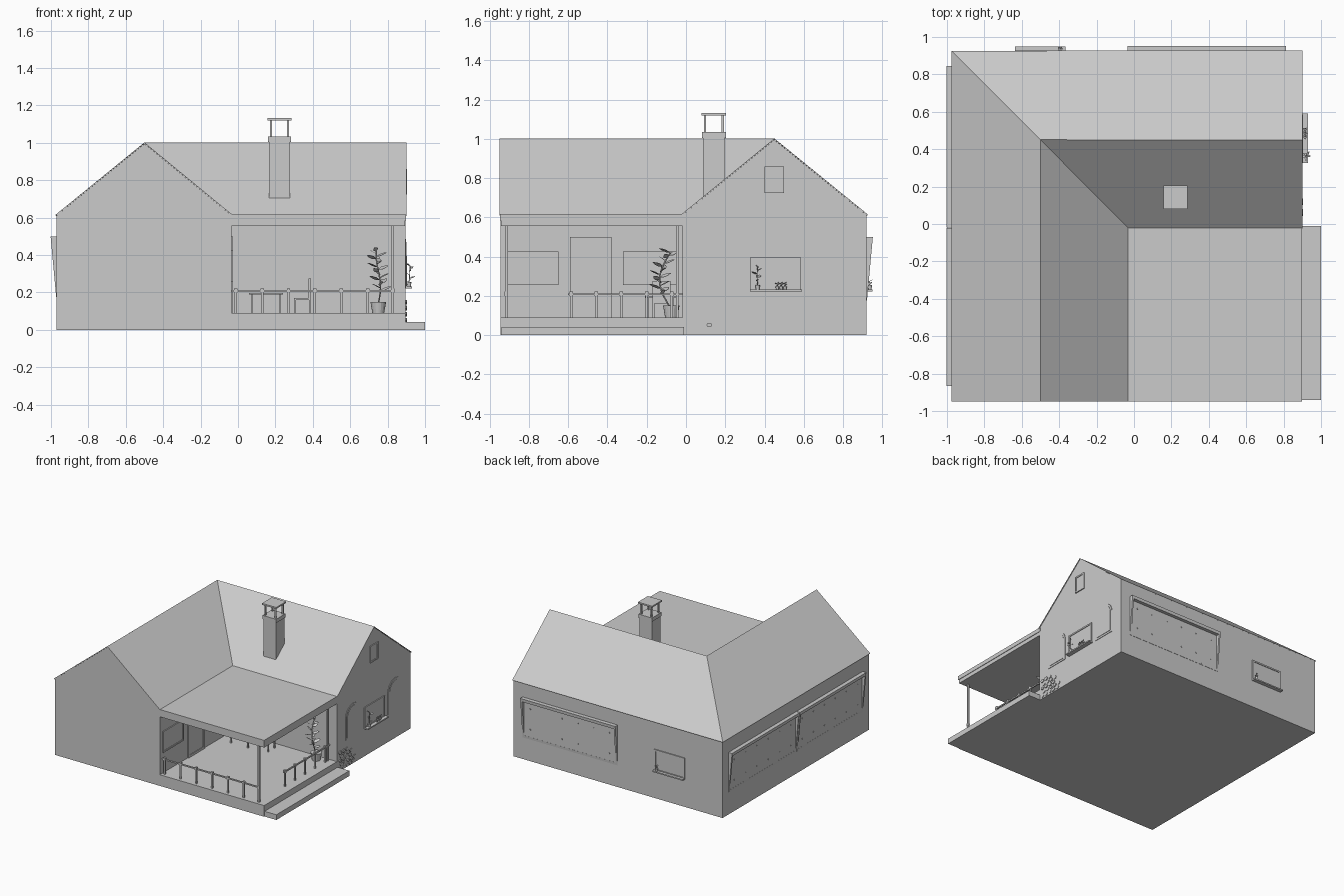
import bpy, bmesh, math, random
from mathutils import Vector

if "Cube" in bpy.data.objects:
    bpy.data.objects.remove(bpy.data.objects["Cube"])
random.seed(4)

grey = bpy.data.materials.new("plain grey")
grey.diffuse_color = (0.6, 0.6, 0.6, 1)
grey.use_nodes = True
grey.node_tree.nodes["Principled BSDF"].inputs["Base Color"].default_value = grey.diffuse_color

X0, X1, Y0, Y1 = -0.97, 0.895, -0.945, 0.92   # outline of the house
XI, YI = -0.035, -0.018                       # inner corner at the porch
EAVE, TOP, RX, RY = 0.612, 0.995, -0.5, 0.45  # eaves, ridge height, ridge lines


def finish(name, bm):
    bmesh.ops.recalc_face_normals(bm, faces=bm.faces)
    me = bpy.data.meshes.new(name)
    bm.to_mesh(me)
    bm.free()
    me.materials.append(grey)
    ob = bpy.data.objects.new(name, me)
    bpy.context.collection.objects.link(ob)
    return ob


def add_prism(bm, loop, offset):
    a = [bm.verts.new(p) for p in loop]
    b = [bm.verts.new(Vector(p) + Vector(offset)) for p in loop]
    bm.faces.new(a)
    bm.faces.new(b[::-1])
    for i in range(len(a)):
        j = (i + 1) % len(a)
        bm.faces.new((a[i], b[i], b[j], a[j]))


def boxes(name, items):
    bm = bmesh.new()
    for x0, x1, y0, y1, z0, z1 in items:
        add_prism(bm, [(x0, y0, z0), (x1, y0, z0), (x1, y1, z0), (x0, y1, z0)], (0, 0, z1 - z0))
    return finish(name, bm)


def on_wall(side, u, z, d):
    """Point at u along a wall, height z, d out from it."""
    return Vector({"left": (X0 - d, u, z), "right": (X1 + d, u, z),
                   "back": (u, Y1 + d, z), "porch": (XI + d, u, z)}[side])


def plate(bm, side, pts, d0, d1):
    add_prism(bm, [on_wall(side, u, z, d0) for u, z in pts],
              on_wall(side, 0, 0, d1) - on_wall(side, 0, 0, d0))


def rect(u0, u1, z0, z1):
    return [(u0, z0), (u1, z0), (u1, z1), (u0, z1)]


def framed(name, side, u0, u1, z0, z1, w=0.012, depth=0.008):
    """Window or door: thin pane with four frame bars."""
    bm = bmesh.new()
    plate(bm, side, rect(u0 + w, u1 - w, z0 + w, z1 - w), -0.005, depth * 0.4)
    for r in ((u0, u1, z0, z0 + w), (u0, u1, z1 - w, z1),
              (u0, u0 + w, z0 + w, z1 - w), (u1 - w, u1, z0 + w, z1 - w)):
        plate(bm, side, rect(*r), -0.005, depth)
    return finish(name, bm)


def awning(name, side, u0, u1, z0=0.175, z1=0.5, out=0.03, t=0.014):
    """Large window whose frame leans out at the top."""
    bm = bmesh.new()
    def lean(z):
        return out * (z - z0) / (z1 - z0) + 0.002
    def bar(a, b, za, zb, da, db):
        prof = [(za, da), (za, lean(za)), (zb, lean(zb)), (zb, db)]
        add_prism(bm, [on_wall(side, a, z, d) for z, d in prof],
                  on_wall(side, b, 0, 0) - on_wall(side, a, 0, 0))
    bar(u0, u1, z1 - 0.025, z1, -0.004, -0.004)
    bar(u0, u1, z0, z0 + 0.02, -0.004, -0.004)
    for a in (u0, u1 - t):
        bar(a, a + t, z0, z1, -0.004, -0.004)
    plate(bm, side, rect(u0 + t, u1 - t, z0 + 0.01, z1 - 0.01), -0.004, 0.003)
    # small studs on the pane
    for i in range(6):
        for z in (z0 + 0.08, z1 - 0.08):
            u = u0 + (u1 - u0) * (i + 0.5) / 6
            plate(bm, side, rect(u - 0.004, u + 0.004, z - 0.004, z + 0.004), 0, 0.006)
    return finish(name, bm)


# house walls: two wings under one L-shaped gable and hip roof
def wing(bm, o, drop):
    """Closed L-shaped solid: o grows the plan, drop sets where it starts."""
    e = EAVE - o * 0.8
    plan = [(X0 - o, Y0 - o), (XI + o, Y0 - o), (XI + o, YI - o), (X1 + o, YI - o), (X1 + o, Y1 + o), (X0 - o, Y1 + o)]
    lo = [bm.verts.new((x, y, drop)) for x, y in plan]
    hi = [bm.verts.new((x, y, e)) for x, y in plan]
    rf, rc, rr = [bm.verts.new((x, y, TOP)) for x, y in ((RX, Y0 - o), (RX, RY), (X1 + o, RY))]
    return lo, hi, rf, rc, rr


bm = bmesh.new()
lo, hi, rf, rc, rr = wing(bm, 0, 0)
bm.faces.new(lo)
for i in (1, 2, 4, 5):
    j = (i + 1) % 6
    bm.faces.new((lo[i], lo[j], hi[j], hi[i]))
bm.faces.new((lo[0], lo[1], hi[1], rf, hi[0]))
bm.faces.new((lo[3], lo[4], hi[4], rr, hi[3]))
for f in ((hi[0], rf, rc, hi[5]), (hi[1], hi[2], rc, rf), (hi[2], hi[3], rr, rc), (hi[4], hi[5], rc, rr)):
    bm.faces.new(f)
finish("house_walls", bm)

# roof skin: slightly wider than the walls
bm = bmesh.new()
lo, hi, rf, rc, rr = wing(bm, 0.005, 0)
bmesh.ops.delete(bm, geom=lo, context="VERTS")
for f in ((hi[0], rf, rc, hi[5]), (hi[1], hi[2], rc, rf), (hi[2], hi[3], rr, rc), (hi[4], hi[5], rc, rr)):
    bm.faces.new(f)
roof = finish("roof", bm)
roof.location.z = 0.004
skin = roof.modifiers.new("thickness", "SOLIDIFY")
skin.thickness = 0.006
skin.offset = 0

# porch floor, step, flat roof and posts
boxes("porch_floor", [(XI - 0.01, X1, Y0, YI + 0.01, 0, 0.09)])
boxes("porch_step", [(X1 - 0.01, 1.0, -0.94, -0.01, 0, 0.042)])
boxes("porch_roof", [(XI - 0.01, X1 + 0.002, Y0 - 0.003, YI + 0.01, 0.585, 0.617),
                     (XI - 0.01, X1 - 0.002, Y0 + 0.003, YI + 0.01, 0.555, 0.585)])
PX, PY = 0.828, -0.915
boxes("porch_posts", [(PX - 0.007, PX + 0.007, y - 0.007, y + 0.007, 0.09, 0.556) for y in (PY, -0.045)])

# railings: one along the front, a shorter one on the right
front = [(-0.012 + i * 0.141, PY) for i in range(6)] + [(PX, PY)]
side = [(PX, -0.585 + i * 0.128) for i in range(5)]
r = 0.006
boxes("railing_balusters", [(x - r, x + r, y - r, y + r, 0.09, 0.205) for x, y in front + side])
boxes("railing_caps", [(x - 0.009, x + 0.009, y - 0.009, y + 0.009, 0.2, 0.222) for x, y in front + side])
boxes("railing_bars", [(XI, PX, PY - 0.005, PY + 0.005, 0.203, 0.213),
                       (PX - 0.005, PX + 0.005, -0.6, YI, 0.203, 0.213)])

# chair and low table on the porch
def legs(x0, x1, y0, y1, z):
    return [(x, x + 0.01, y, y + 0.01, 0.09, z) for x in (x0, x1 - 0.01) for y in (y0, y1 - 0.01)]


boxes("porch_chair", legs(0.30, 0.39, -0.17, -0.08, 0.165) + [(0.30, 0.39, -0.17, -0.08, 0.16, 0.17),
      (0.378, 0.39, -0.17, -0.08, 0.17, 0.275)])
boxes("porch_table", legs(0.07, 0.23, -0.2, -0.06, 0.19) + [(0.06, 0.24, -0.21, -0.05, 0.188, 0.198)])

# windows and door on the porch wall
framed("porch_window_front", "porch", -0.91, -0.65, 0.255, 0.425)
framed("porch_window_rear", "porch", -0.32, -0.05, 0.255, 0.425)
framed("porch_door", "porch", -0.59, -0.38, 0.09, 0.5, 0.018)

# windows on the right gable
for n, u in enumerate((0.185, 0.722)):
    for w, d in ((0.095, 0.004), (0.08, 0.007)):
        bm = bmesh.new()
        pts = [(u - w, 0.315 - w), (u + w, 0.315 - w)]
        pts += [(u + w * math.cos(a), 0.39 + w * math.sin(a)) for a in [math.pi * i / 16 for i in range(17)]]
        plate(bm, "right", pts, -0.005, d)
        finish("arch_window_%d" % (n + 1), bm)
framed("gable_window", "right", 0.325, 0.585, 0.225, 0.395)
framed("attic_window", "right", 0.40, 0.50, 0.725, 0.86)
boxes("gable_sill", [(X1, 0.93, 0.325, 0.59, 0.222, 0.232)])

# stone facing low on the right wall
bm = bmesh.new()
for row in range(5):
    for i in range(5 - row // 2):
        u = 0.0 + i * 0.042 + (row % 2) * 0.015
        z = 0.005 + row * 0.032
        s = random.uniform(0.014, 0.019)
        pts = [(u + 0.02 + s * math.cos(k * math.pi / 3), z + 0.015 + 0.8 * s * math.sin(k * math.pi / 3)) for k in range(6)]
        plate(bm, "right", pts, -0.003, random.uniform(0.004, 0.008))
finish("wall_stones", bm)

# leaning windows on the left and back, small back window
awning("left_window_front", "left", -0.865, -0.022)
awning("left_window_rear", "left", -0.018, 0.845)
awning("back_window_large", "back", -0.035, 0.812)
framed("back_window_small", "back", -0.635, -0.365, 0.225, 0.395)
boxes("back_sill", [(-0.635, -0.365, Y1, 0.95, 0.222, 0.232)])

# chimney with an open cap
cx, cy = 0.222, 0.142
def square(h, z0, z1, x=cx, y=cy):
    return (x - h, x + h, y - h, y + h, z0, z1)


boxes("chimney_stack", [square(0.055, 0.66, 1.005)])
boxes("chimney_collar", [square(0.061, 1.005, 1.035)])
boxes("chimney_cap_posts", [square(0.006, 1.035, 1.122, cx + sx * 0.045, cy + sy * 0.045)
                            for sx in (-1, 1) for sy in (-1, 1)])
boxes("chimney_cap", [square(0.063, 1.12, 1.132)])


# potted plants
def pot(name, x, y, z, r, h):
    bm = bmesh.new()
    bmesh.ops.create_cone(bm, cap_ends=True, segments=16, radius1=r * 0.75, radius2=r, depth=h)
    bmesh.ops.translate(bm, verts=bm.verts, vec=(x, y, z + h / 2))
    finish(name, bm)


def plant(name, path, leaves, length, thick):
    cu = bpy.data.curves.new(name + "_stem", "CURVE")
    cu.dimensions = "3D"
    cu.bevel_depth = thick
    cu.bevel_resolution = 1
    sp = cu.splines.new("POLY")
    sp.points.add(len(path) - 1)
    for p, q in zip(sp.points, path):
        p.co = (*q, 1)
    cu.materials.append(grey)
    bpy.context.collection.objects.link(bpy.data.objects.new(name + "_stem", cu))
    bm = bmesh.new()
    for i in range(leaves):
        t = (0.25 + 0.75 * i / max(1, leaves - 1)) * (len(path) - 1)
        k = min(int(t), len(path) - 2)
        base = Vector(path[k]).lerp(Vector(path[k + 1]), t - k)
        a = i * 2.4
        d = Vector((math.cos(a), math.sin(a), 0.35)) * length
        s = Vector((-math.sin(a), math.cos(a), 0.5)) * length * 0.22
        pts = [base, base + d * 0.35 + s, base + d * 0.7 + s * 0.8, base + d, base + d * 0.7 - s * 0.8, base + d * 0.35 - s]
        add_prism(bm, pts, (0, 0, 0.0015))
    finish(name + "_leaves", bm)


pot("porch_pot", 0.75, -0.075, 0.09, 0.042, 0.06)
plant("porch_plant", [(0.75 + 0.012 * math.sin(t * 5), -0.08 - 0.055 * math.sin(math.pi * t), 0.14 + 0.28 * t)
                      for t in [i / 10 for i in range(11)]], 16, 0.058, 0.004)
pot("sill_pot_tall", 0.915, 0.365, 0.232, 0.012, 0.022)
plant("sill_plant_tall", [(0.915, 0.365, 0.25), (0.918, 0.362, 0.3), (0.92, 0.365, 0.345)], 5, 0.03, 0.002)
for i, y in enumerate((0.465, 0.485, 0.505)):
    pot("sill_pot_%d" % (i + 1), 0.914, y, 0.232, 0.009, 0.016)
    plant("sill_plant_%d" % (i + 1), [(0.914, y, 0.245), (0.914, y, 0.265)], 4, 0.014, 0.0015)
pot("back_sill_pot", -0.395, 0.937, 0.232, 0.011, 0.022)
plant("back_sill_plant", [(-0.395, 0.937, 0.25), (-0.395, 0.937, 0.275)], 4, 0.016, 0.0015)
